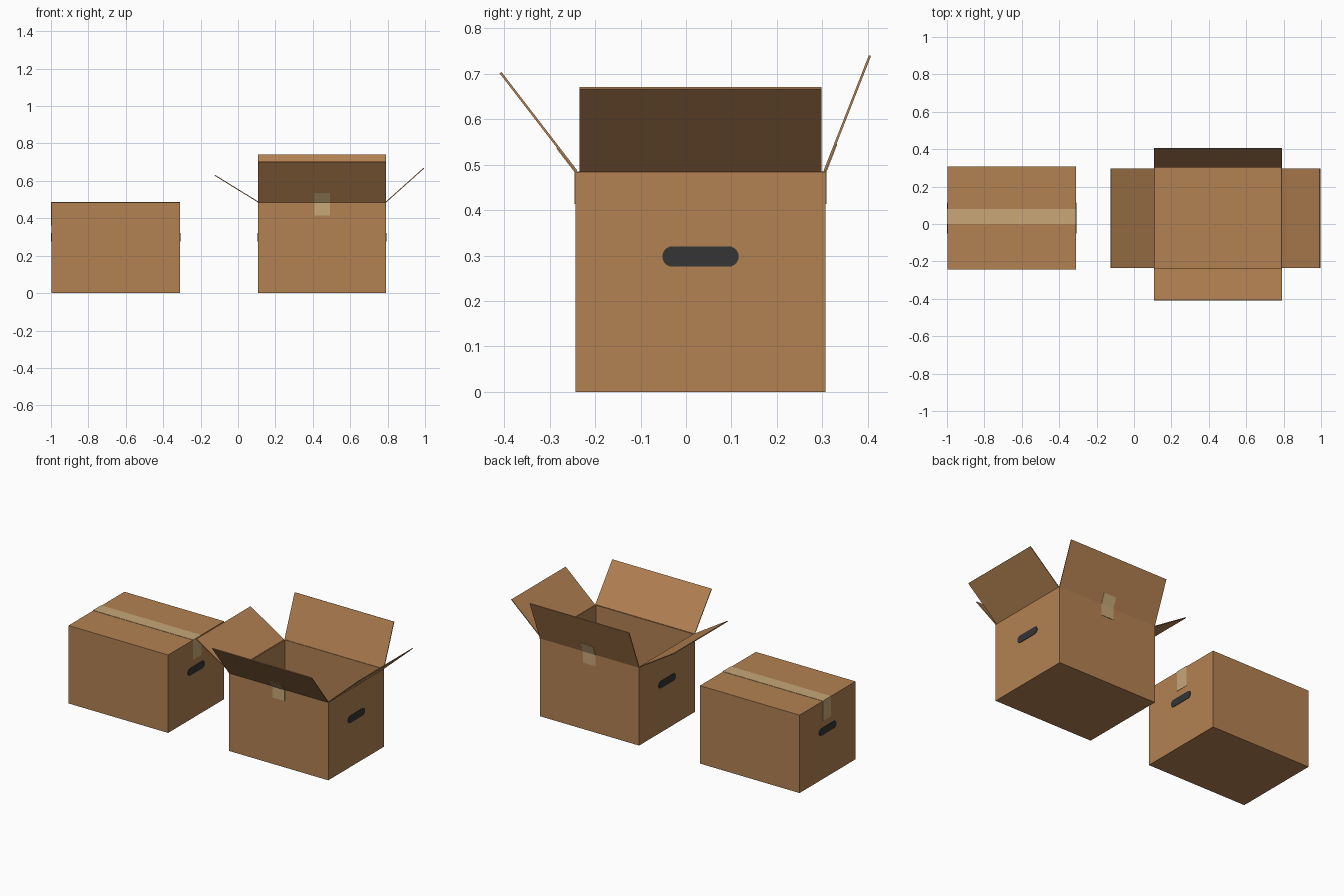
import bpy, bmesh, math
from mathutils import Vector as V

if "Cube" in bpy.data.objects:
    bpy.data.objects.remove(bpy.data.objects["Cube"])


def material(name, rgb):
    m = bpy.data.materials.new(name)
    m.diffuse_color = (*rgb, 1)
    m.use_nodes = True
    m.node_tree.nodes["Principled BSDF"].inputs["Base Color"].default_value = m.diffuse_color
    return m


CARD = material("cardboard", (0.45, 0.22, 0.085))
TAPE = material("packing tape", (0.58, 0.39, 0.19))
DARK = material("handle black", (0.035, 0.035, 0.037))

Y0, Y1 = -0.243, 0.307      # front and back walls
YC = (Y0 + Y1) / 2
T = 0.005                   # cardboard thickness
FLAP = 0.274                # flap length
TH = 0.002                  # tape thickness


def finish(name, bm, mat):
    bmesh.ops.recalc_face_normals(bm, faces=bm.faces)
    me = bpy.data.meshes.new(name)
    bm.to_mesh(me)
    bm.free()
    me.materials.append(mat)
    ob = bpy.data.objects.new(name, me)
    bpy.context.collection.objects.link(ob)
    return ob


def slab(name, corner, u, v, w, mat):
    """Block spanned by three edge vectors from one corner."""
    corner, u, v, w = V(corner), V(u), V(v), V(w)
    bm = bmesh.new()
    base = bm.faces.new([bm.verts.new(p) for p in
                         (corner, corner + u, corner + u + v, corner + v)])
    ext = bmesh.ops.extrude_face_region(bm, geom=[base], use_keep_orig=True)
    bmesh.ops.translate(bm, vec=w, verts=[g for g in ext["geom"]
                                          if isinstance(g, bmesh.types.BMVert)])
    return finish(name, bm, mat)


def carton(name, x0, x1, height):
    """Open-topped shell with inward wall thickness."""
    bm = bmesh.new()
    bmesh.ops.create_cube(bm, size=1)
    for v in bm.verts:
        v.co = ((x0 + x1) / 2 + v.co.x * (x1 - x0),
                YC + v.co.y * (Y1 - Y0), (v.co.z + 0.5) * height)
    bm.normal_update()
    bm_top = [f for f in bm.faces if f.normal.z > 0.9]
    bmesh.ops.delete(bm, geom=bm_top, context='FACES')
    ob = finish(name + "_body", bm, CARD)
    s = ob.modifiers.new("thickness", 'SOLIDIFY')
    s.thickness, s.offset, s.use_even_offset = T, -1, True
    # rounded dark hand holes on both ends
    for x, d, side in ((x0, -1, "left"), (x1, 1, "right")):
        r, half, n = 0.0225, 0.0615, 10
        bm = bmesh.new()
        pts = []
        for k in range(2 * (n + 1)):
            end = 1 if k <= n else -1
            a = math.pi * (k if k <= n else k - 1) / n - math.pi / 2
            pts.append(bm.verts.new((x - d * 0.001, YC + end * half + r * math.cos(a),
                                     0.298 + r * math.sin(a))))
        f = bm.faces.new(pts)
        ext = bmesh.ops.extrude_face_region(bm, geom=[f], use_keep_orig=True)
        bmesh.ops.translate(bm, vec=(d * 0.004, 0, 0),
                            verts=[g for g in ext["geom"] if isinstance(g, bmesh.types.BMVert)])
        finish(f"{name}_{side}_hand_hole", bm, DARK)


# ---- closed box ----
x0, x1, H = -0.997, -0.311, 0.485
carton("closed_box", x0, x1, H - T)
w = x1 - x0
half = (Y1 - Y0) / 2
slab("closed_box_front_flap", (x0, Y0, H), (w, 0, 0), (0, half - 0.001, 0), (0, 0, -T), CARD)
slab("closed_box_back_flap", (x0, Y1, H), (w, 0, 0), (0, 0.001 - half, 0), (0, 0, -T), CARD)
for x, d, side in ((x0, 1, "left"), (x1, -1, "right")):
    slab(f"closed_box_{side}_flap", (x + d * T, Y0 + 0.009, H - T - 0.001),
         (d * FLAP, 0, 0), (0, 0.532, 0), (0, 0, -T), CARD)
    # tape end folded down over the side
    slab(f"closed_box_{side}_tape_end", (x, 0, 0.362), (0, 0.08, 0),
         (0, 0, H + TH - 0.362), (-d * TH, 0, 0), TAPE)
slab("closed_box_top_tape", (x0, 0, H), (w, 0, 0), (0, 0.08, 0), (0, 0, TH), TAPE)

# ---- open box ----
x0, x1, H = 0.108, 0.792, 0.484
carton("open_box", x0, x1, H)
# side flaps
for x, dx, dz, side in ((x0, -0.23, 0.142, "left"), (x1, 0.203, 0.182, "right")):
    run = V((dx, 0, dz)).normalized()
    inward = V((-math.copysign(run.z, dx), 0, abs(run.x)))
    slab(f"open_box_{side}_flap", (x, Y0 + 0.009, H), run * FLAP,
         (0, 0.532, 0), inward * T, CARD)
# front and back flaps, each with a strip of torn tape over the hinge
for y, dy, dz, side in ((Y0, -0.167, 0.217, "front"), (Y1, 0.1, 0.255, "back")):
    run = V((0, dy, dz)).normalized()
    inward = V((0, -math.copysign(run.z, dy), abs(run.y)))
    slab(f"open_box_{side}_flap", (x0, y, H), (x1 - x0, 0, 0),
         run * FLAP, inward * T, CARD)
    slab(f"open_box_{side}_flap_tape", (0.408, y, H), (0.085, 0, 0),
         run * 0.066, inward * -TH, TAPE)
    slab(f"open_box_{side}_wall_tape", (0.408, y, 0.414), (0.085, 0, 0),
         (0, 0, H - 0.414), (0, math.copysign(TH, dy), 0), TAPE)
